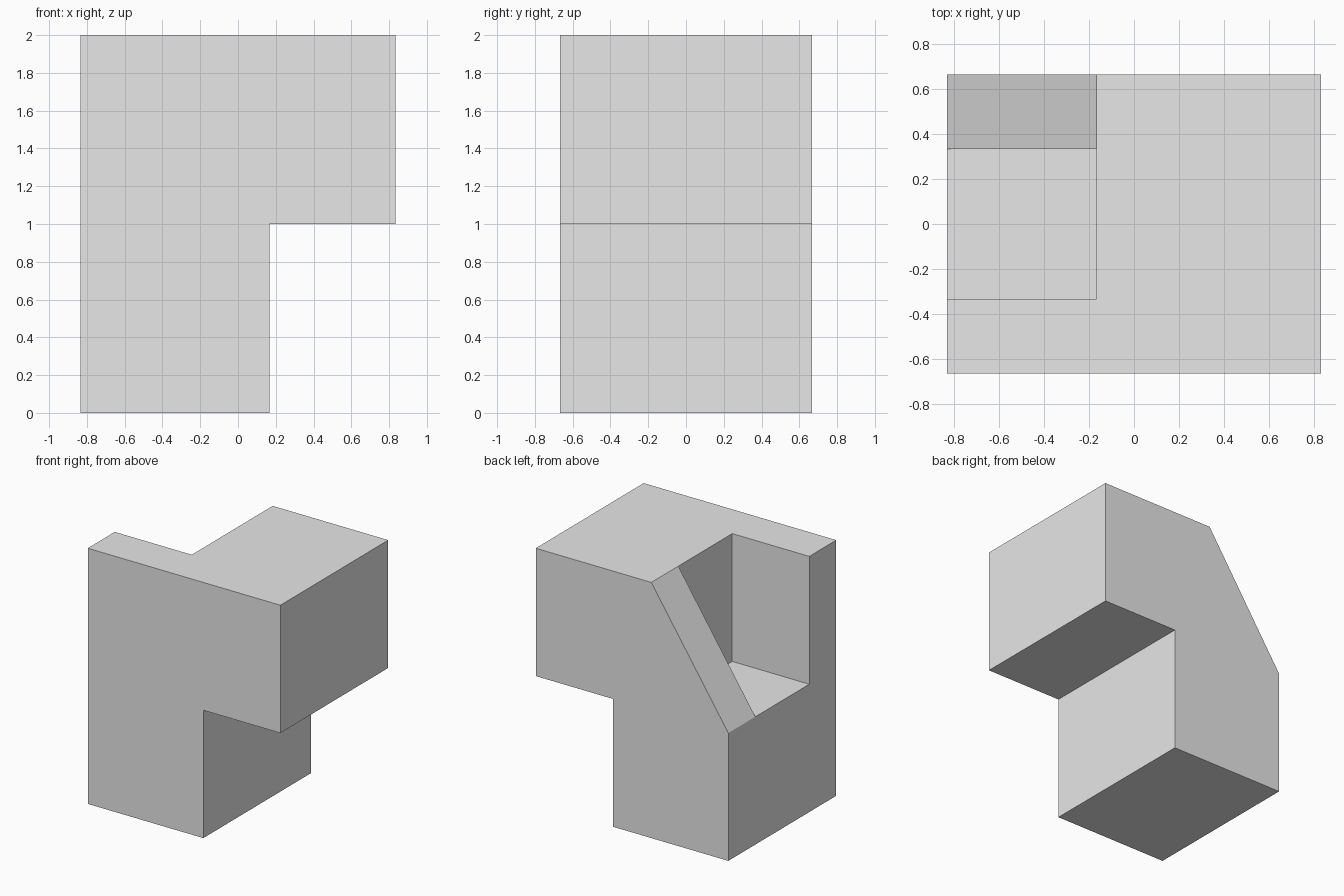
import bpy
import bmesh

cube = bpy.data.objects.get("Cube")
if cube:
    bpy.data.objects.remove(cube, do_unlink=True)

U = 1 / 3  # grid unit

grey = bpy.data.materials.new("plain_grey")
grey.use_nodes = True
grey.diffuse_color = (0.8, 0.8, 0.8, 1)
grey.node_tree.nodes["Principled BSDF"].inputs["Base Color"].default_value = (0.8, 0.8, 0.8, 1)


def extrude_profile(name, profile, y0, y1):
    """Extrude an (x, z) outline, given in grid units, from y0 to y1."""
    bm = bmesh.new()
    face = bm.faces.new([bm.verts.new((x * U, y0 * U, z * U)) for x, z in profile])
    new = bmesh.ops.extrude_face_region(bm, geom=[face])["geom"]
    verts = [g for g in new if isinstance(g, bmesh.types.BMVert)]
    bmesh.ops.translate(bm, verts=verts, vec=(0, (y1 - y0) * U, 0))
    bmesh.ops.recalc_face_normals(bm, faces=bm.faces)
    mesh = bpy.data.meshes.new(name)
    bm.to_mesh(mesh)
    bm.free()
    mesh.materials.append(grey)
    obj = bpy.data.objects.new(name, mesh)
    bpy.context.collection.objects.link(obj)
    return obj


# Body: upright block with an overhang on its left
body = extrude_profile(
    "stepped_block",
    [(-2.5, 0), (0.5, 0), (0.5, 3), (2.5, 3), (2.5, 6), (-2.5, 6)], -2, 2)

# Square notch opening to the right side, and sloped cut on the back wall
notch = extrude_profile("notch_cutter", [(-3, 3), (-0.5, 3), (-0.5, 7), (-3, 7)], -1, 1)
slope = extrude_profile("slope_cutter", [(-3.5, 1.5), (0.5, 7.5), (-3.5, 7.5)], 0, 3)

bpy.context.view_layer.objects.active = body
for cutter in (notch, slope):
    cutter.hide_render = True
    mod = body.modifiers.new(cutter.name, "BOOLEAN")
    mod.operation = "DIFFERENCE"
    mod.solver = "EXACT"
    mod.object = cutter
    bpy.ops.object.modifier_apply(modifier=mod.name)
    bpy.data.objects.remove(cutter, do_unlink=True)
